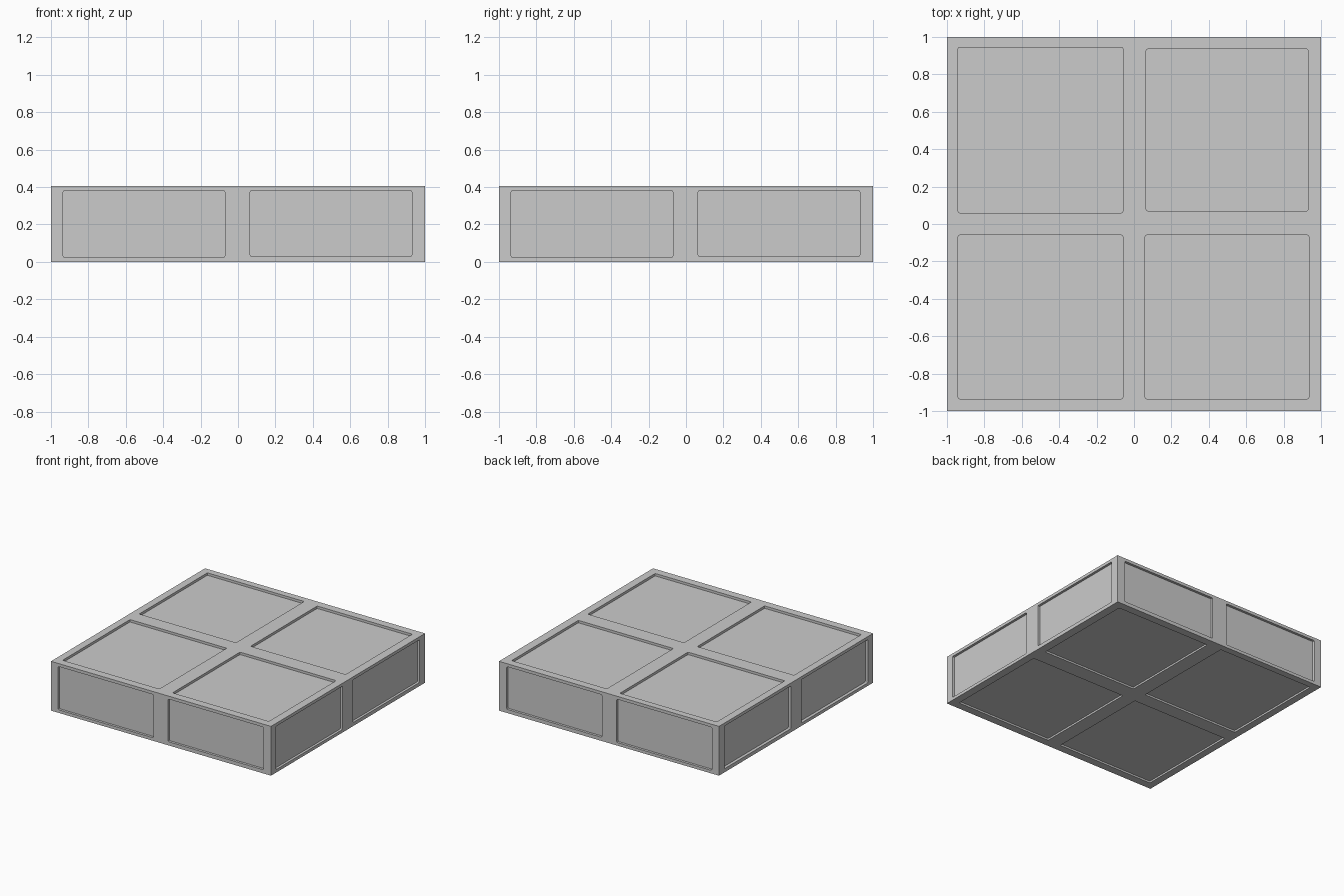
import bpy, bmesh
from mathutils import Vector

if "Cube" in bpy.data.objects:
    bpy.data.objects.remove(bpy.data.objects["Cube"])

H = 0.405


def add_box(bm, lo, hi, axis=None, radius=0.008):
    """Box between two corners; edges along `axis` are rounded if given."""
    lo, hi = Vector(lo), Vector(hi)
    verts = bmesh.ops.create_cube(bm, size=1)["verts"]
    for v in verts:
        v.co = Vector([lo[i] if v.co[i] < 0 else hi[i] for i in range(3)])
    if axis is not None:
        edges = {e for v in verts for e in v.link_edges
                 if abs((e.verts[0].co - e.verts[1].co).normalized()[axis]) > 0.9}
        bmesh.ops.bevel(bm, geom=list(edges), offset=radius, segments=2,
                        profile=0.5, affect='EDGES')


def make_object(name, bm):
    bmesh.ops.recalc_face_normals(bm, faces=bm.faces)
    mesh = bpy.data.meshes.new(name)
    bm.to_mesh(mesh)
    bm.free()
    obj = bpy.data.objects.new(name, mesh)
    bpy.context.collection.objects.link(obj)
    return obj


# Solid slab
bm = bmesh.new()
add_box(bm, (-1, -1, 0), (1, 1, H))
slab = make_object("floor_slab", bm)

# Shallow panel recesses on every face
bm = bmesh.new()
TOP = [(-0.94, -0.06, 0.06, 0.945), (0.065, 0.93, 0.07, 0.935),
       (-0.94, -0.06, -0.935, -0.06), (0.06, 0.935, -0.935, -0.06)]
for x0, x1, y0, y1 in TOP:
    add_box(bm, (x0, y0, H - 0.02), (x1, y1, H + 0.1), 2)
    add_box(bm, (x0, y0, -0.1), (x1, y1, 0.015), 2)
for a, b, z0 in [(-0.935, -0.07, 0.025), (0.065, 0.93, 0.03)]:
    for s in (-1, 1):
        depth = 0.98 if s > 0 else 0.975
        x0, x1 = sorted((s * depth, s * 1.1))
        add_box(bm, (x0, a, z0), (x1, b, 0.38), 0)
        y0, y1 = sorted((s * 0.98, s * 1.1))
        add_box(bm, (a, y0, z0), (b, y1, 0.38), 1)
cutter = make_object("panel_cutter", bm)
cutter.hide_render = True

# Carve the recesses, then discard the cutter
mod = slab.modifiers.new("panels", 'BOOLEAN')
mod.operation = 'DIFFERENCE'
mod.solver = 'EXACT'
mod.object = cutter
bpy.context.view_layer.objects.active = slab
slab.select_set(True)
bpy.ops.object.modifier_apply(modifier=mod.name)
bpy.data.objects.remove(cutter)
